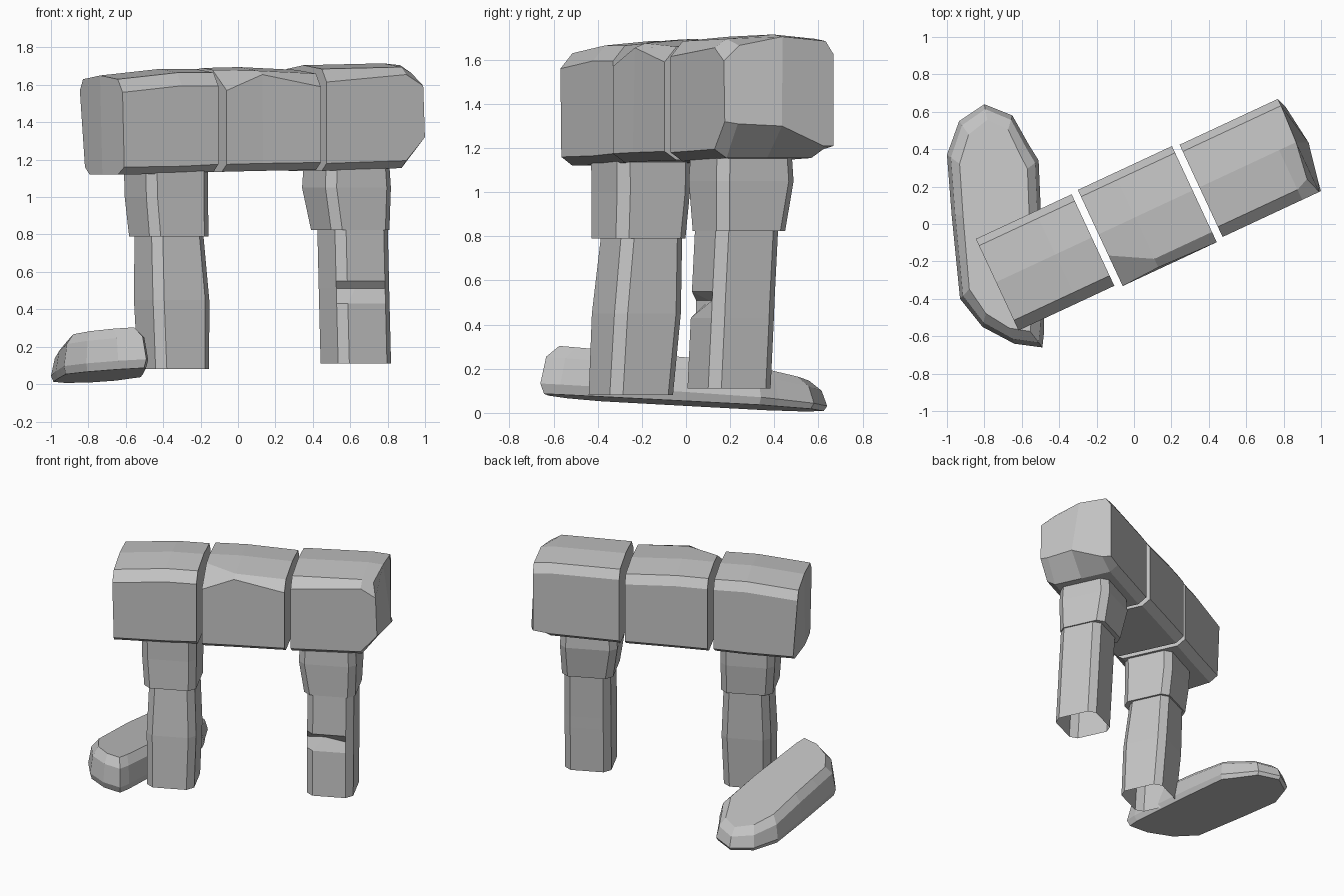
import bpy, bmesh, math
from mathutils import Vector, Matrix

cube = bpy.data.objects.get("Cube")
if cube:
    bpy.data.objects.remove(cube, do_unlink=True)

stone = bpy.data.materials.new("stone grey")
stone.use_nodes = True
GREY = (0.55, 0.55, 0.55, 1)
stone.diffuse_color = GREY
stone.node_tree.nodes["Principled BSDF"].inputs["Base Color"].default_value = GREY

TURN = Matrix.Rotation(math.radians(25), 3, 'Z')


def loft(name, rings, caps=()):
    """Skin a list of point rings; caps lists (ring, point indices) end faces."""
    bm = bmesh.new()
    vs = [[bm.verts.new(p) for p in ring] for ring in rings]
    n = len(rings[0])
    for a, b in zip(vs, vs[1:]):
        for i in range(n):
            j = (i + 1) % n
            bm.faces.new((a[i], a[j], b[j], b[i]))
    for ring, idx in caps:
        bm.faces.new([vs[ring][i] for i in idx])
    bmesh.ops.recalc_face_normals(bm, faces=bm.faces)
    me = bpy.data.meshes.new(name)
    bm.to_mesh(me)
    bm.free()
    me.materials.append(stone)
    ob = bpy.data.objects.new(name, me)
    bpy.context.collection.objects.link(ob)
    return ob


# Worn lintel blocks: a chamfered section carried along the turned beam axis
def block(name, stations, front, back, dents={}):
    rings = []
    for k, (u, top, low) in enumerate(stations):
        prof = [(front, low + .04), (front, top - .09), (front + .06, top - .02),
                (.03, top), (back - .04, top - .02), (back, top - .08),
                (back, low + .04), (back - .06, low), (0, low), (front + .06, low)]
        ring = []
        for i, (v, z) in enumerate(prof):
            p = Vector((u, v, z)) + Vector(dents.get((k, i), (0, 0, 0)))
            ring.append(TURN @ p)
        rings.append(ring)
    halves = [(0, 1, 2, 3, 8, 9), (3, 4, 5, 6, 7, 8)]
    caps = [(r, h) for r in (0, len(rings) - 1) for h in halves]
    return loft(name, rings, caps)


block("right_lintel_block",
      [(-.80, 1.65, 1.12), (-.45, 1.685, 1.125), (-.235, 1.685, 1.135)], -.255, .285,
      {(0, 0): (.01, 0, 0), (0, 6): (.03, 0, 0), (0, 7): (.03, 0, 0)})
block("middle_lintel_block",
      [(-.195, 1.69, 1.135), (.02, 1.695, 1.14), (.36, 1.68, 1.145)], -.275, .292,
      {(0, 1): (0, 0, -.03), (0, 2): (0, .12, .01), (1, 1): (0, .01, .05)})
block("left_lintel_block",
      [(.40, 1.705, 1.14), (.87, 1.715, 1.155), (.98, 1.705, 1.17)], -.263, .281,
      {(2, 0): (0, 0, .11), (2, 9): (.01, 0, .14), (2, 8): (.05, 0, .13),
       (2, 7): (.02, 0, .04), (2, 3): (-.01, 0, 0), (2, 2): (-.04, .03, -.02),
       (2, 1): (-.01, 0, -.02), (1, 1): (0, 0, .03)})


# Chamfered square section used by every leg part
def section(cx, cy, z, a, c=.045):
    b = a - c
    pts = [(a, -b), (a, b), (b, a), (-b, a), (-a, b), (-a, -b), (-b, -a), (b, -a)]
    return [TURN @ Vector((x, y, 0)) + Vector((cx, cy, z)) for x, y in pts]


ALL = tuple(range(8))


def leg(side, shaft, collar, nick=None):
    rings = [section(*s) for s in shaft]
    if nick:
        ring, point, push = nick
        rings[ring][point] += Vector(push)
    loft(side + "_leg_shaft", rings)
    rings = [section(*s) for s in collar]
    loft(side + "_leg_collar", rings, [(0, ALL), (len(rings) - 1, ALL)])


leg("right",
    [(-.345, -.25, .08, .158), (-.355, -.225, .45, .166), (-.37, -.2, .82, .152)],
    [(-.37, -.215, .79, .174), (-.383, -.205, 1.0, .182), (-.385, -.205, 1.17, .184)])
leg("left",
    [(.63, .195, .11, .156), (.622, .21, .43, .156), (.62, .213, .51, .156),
     (.619, .215, .55, .156), (.612, .23, .85, .156)],
    [(.60, .24, .825, .172), (.58, .25, 1.05, .193), (.58, .25, 1.19, .186)],
    (2, 6, (.04, .08, 0)))

# Fallen slab lying on a slight slope beside the right leg
OUTLINE = [(-.80, .64), (-.65, .58), (-.56, .42), (-.51, .34), (-.495, 0),
           (-.48, -.57), (-.49, -.66), (-.64, -.64), (-.81, -.55), (-.93, -.40),
           (-.95, -.2), (-.975, .05), (-1.0, .37), (-.935, .55)]


def slab_ring(scale, level):
    ring = []
    for x, y in OUTLINE:
        x, y = -.74 + (x + .74) * scale, y * (1 + scale) / 2
        sole = .042 - .05 * y + .05 * (x + .75)
        thick = .20 - .04 * y - .14 * max(0, y) ** 2
        ring.append((x, y, max(0, sole) + thick * level))
    return ring


ids = tuple(range(len(OUTLINE)))
loft("fallen_slab", [slab_ring(.95, 0), slab_ring(1, .2), slab_ring(.92, .75),
                     slab_ring(.74, 1)], [(0, ids), (3, ids)])
